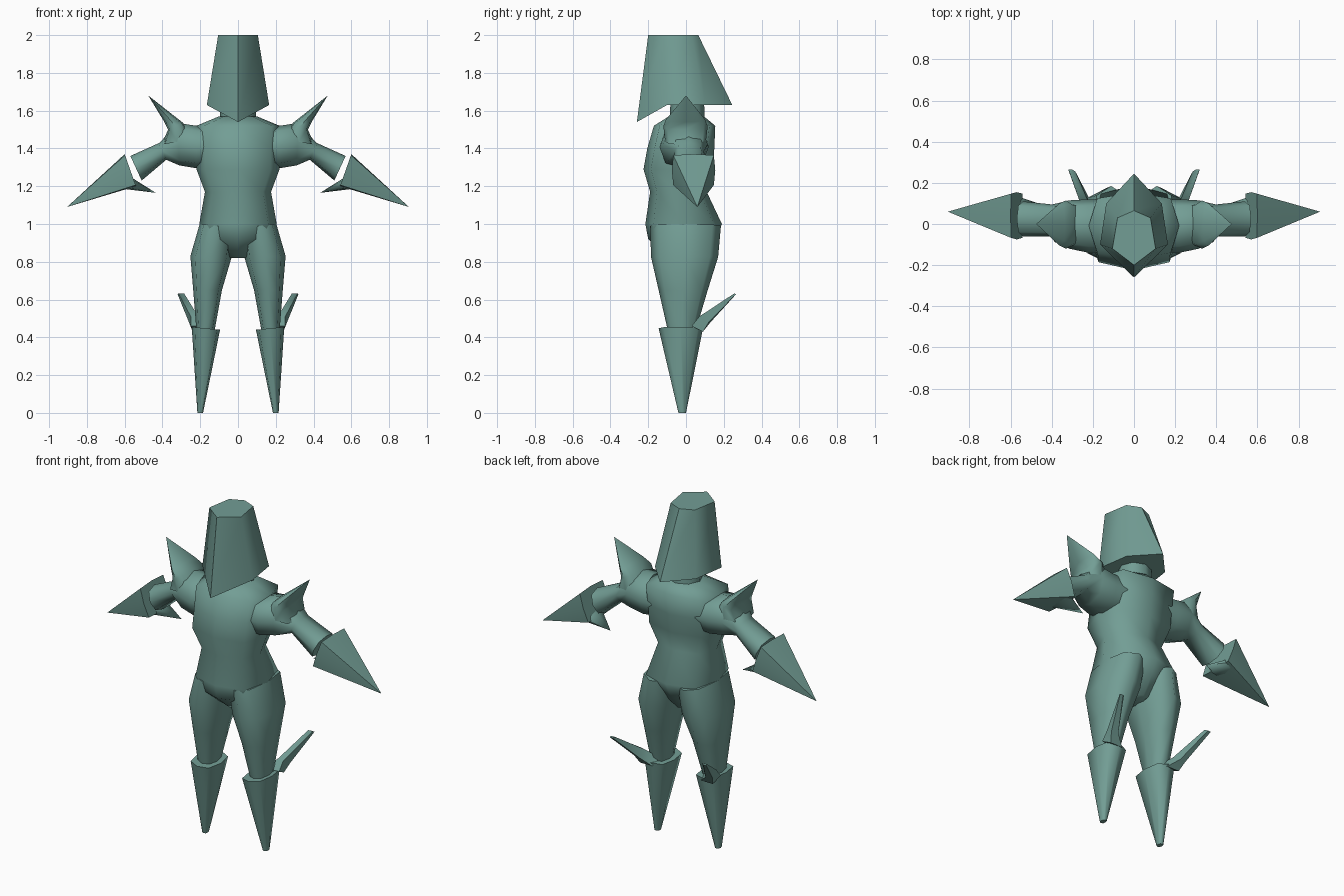
import bpy, bmesh, math
from mathutils import Vector

if "Cube" in bpy.data.objects:
    bpy.data.objects.remove(bpy.data.objects["Cube"])

mat = bpy.data.materials.new("muted_teal")
mat.diffuse_color = (0.17, 0.34, 0.30, 1)
mat.use_nodes = True
mat.node_tree.nodes["Principled BSDF"].inputs["Base Color"].default_value = mat.diffuse_color


def ring(x0, z0, x1, z1, y0, y1, p=1.0, n=8):
    """Cross-section between two silhouette points, y0..y1 deep; small p is boxier."""
    pts = []
    for i in range(n):
        a = 2 * math.pi * i / n
        c, s = round(math.cos(a), 6), round(math.sin(a), 6)
        c = math.copysign(abs(c) ** p, c) if c else 0
        s = math.copysign(abs(s) ** p, s) if s else 0
        pts.append(Vector(((x0 + x1) / 2 + c * (x1 - x0) / 2,
                           (y0 + y1) / 2 + s * (y1 - y0) / 2,
                           (z0 + z1) / 2 + c * (z1 - z0) / 2)))
    return pts


def level(z, w, y0, y1, p=1.0):
    return ring(-w, z, w, z, y0, y1, p)


def loft(name, rings, tip=None, side=1, angle=70):
    """Skin a stack of rings, closing with caps or with a pointed tip."""
    bm = bmesh.new()
    loops = [[bm.verts.new((v.x * side, v.y, v.z)) for v in r] for r in rings]
    n = len(loops[0])
    for a, b in zip(loops, loops[1:]):
        for i in range(n):
            j = (i + 1) % n
            bm.faces.new((a[i], a[j], b[j], b[i]))
    bm.faces.new(loops[0])
    if tip:
        t = bm.verts.new((tip[0] * side, tip[1], tip[2]))
        for i in range(n):
            bm.faces.new((loops[-1][i], loops[-1][(i + 1) % n], t))
    else:
        bm.faces.new(loops[-1])
    bmesh.ops.recalc_face_normals(bm, faces=bm.faces)
    me = bpy.data.meshes.new(name)
    bm.to_mesh(me)
    bm.free()
    ob = bpy.data.objects.new(name, me)
    bpy.context.collection.objects.link(ob)
    me.materials.append(mat)
    bpy.ops.object.select_all(action='DESELECT')
    ob.select_set(True)
    bpy.context.view_layer.objects.active = ob
    bpy.ops.object.shade_smooth_by_angle(angle=math.radians(angle))
    return ob


def hexagon(front, side_f, side_b, back):
    """Six-sided ring, symmetric in x."""
    flip = lambda v: (-v[0], v[1], v[2])
    return [Vector(v) for v in (front, side_f, side_b, back, flip(side_b), flip(side_f))]


# helmet with a pointed chin and ridged back
loft("helmet", [
    hexagon((0, -.26, 1.54), (.165, -.10, 1.63), (.135, .10, 1.63), (0, .245, 1.63)),
    hexagon((0, -.20, 2.0), (.105, -.12, 2.0), (.08, .03, 2.0), (0, .065, 2.0))])

# neck and torso
loft("neck", [level(1.50, .10, -.09, .10), level(1.68, .09, -.08, .095)])
loft("torso", [
    level(1.57, .10, -.09, .095),
    level(1.52, .22, -.17, .155, .6),
    level(1.40, .22, -.205, .15, .7),
    level(1.29, .22, -.225, .14, .7),
    level(1.17, .175, -.19, .11, .8),
    level(1.0, .205, -.215, .19, .7),
    level(.92, .17, -.20, .15, .8),
    level(.82, .05, -.08, .08)])

for side, s in (("left", 1), ("right", -1)):
    # arm from inside the chest to the forearm spike
    loft(side + "_arm", [
        ring(.12, 1.31, .12, 1.51, -.14, .12, .8),
        ring(.22, 1.295, .22, 1.52, -.14, .12, .8),
        ring(.31, 1.31, .32, 1.535, -.12, .115, .8),
        ring(.38, 1.34, .415, 1.43, -.06, .095, .8),
        ring(.51, 1.23, .57, 1.36, -.06, .11, .8)], side=s)
    # shoulder spike
    loft(side + "_shoulder_spike", [
        ring(.24, 1.45, .405, 1.42, -.11, .105, .7),
        ring(.29, 1.535, .37, 1.50, -.12, .115, .6),
        ring(.335, 1.57, .39, 1.54, -.105, .10, .7)],
        tip=(.475, 0, 1.68), side=s)
    # forearm spike and the small barb beneath it
    loft(side + "_forearm_spike", [ring(.54, 1.20, .60, 1.37, -.075, .155, .2)],
         tip=(.905, .06, 1.09), side=s)
    loft(side + "_elbow_barb", [ring(.60, 1.185, .57, 1.25, -.03, .14, .8)],
         tip=(.435, .09, 1.165), side=s)
    # thigh
    loft(side + "_thigh", [
        ring(.02, .98, .203, 1.0, -.19, .185, .8),
        ring(.035, .82, .252, .83, -.185, .17, .8),
        ring(.085, .65, .237, .65, -.145, .115, .8),
        ring(.125, .43, .22, .43, -.095, .05, .8)], side=s)
    # tapering shin
    loft(side + "_shin", [
        ring(.095, .44, .245, .455, -.145, .09, .7),
        ring(.185, 0, .215, 0, -.04, 0, .8)], side=s)
    # swept-back calf blade
    blade = lambda a, b, c, d: [Vector(v) for v in (a, b, c, d)]
    loft(side + "_calf_blade", [
        blade((.15, .03, .46), (.25, .03, .46), (.24, .09, .43), (.16, .09, .43)),
        blade((.21, .08, .51), (.25, .07, .51), (.26, .12, .48), (.22, .13, .48)),
        blade((.285, .255, .632), (.315, .255, .632), (.32, .265, .628), (.30, .265, .628))],
        side=s)
